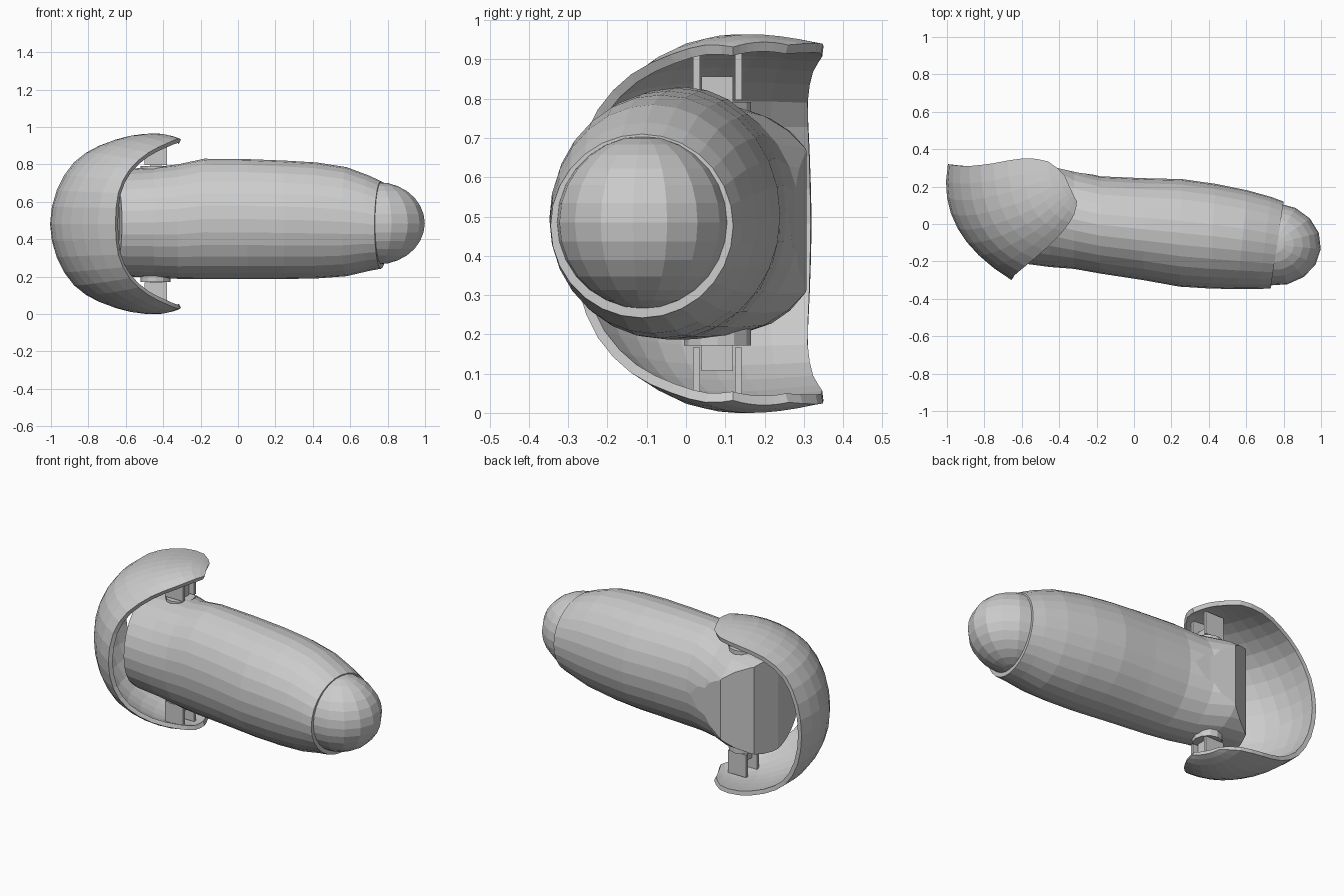
import bpy, bmesh
from math import cos, sin, pi, radians
from mathutils import Vector, Matrix

if "Cube" in bpy.data.objects:
    bpy.data.objects.remove(bpy.data.objects["Cube"])

MID = 0.482  # height of the mirror plane of guard and pins


def finish(bm, name):
    bmesh.ops.recalc_face_normals(bm, faces=bm.faces[:])
    me = bpy.data.meshes.new(name)
    bm.to_mesh(me)
    bm.free()
    ob = bpy.data.objects.new(name, me)
    bpy.context.collection.objects.link(ob)
    return ob


def bridge(bm, a, b, closed):
    n = len(a)
    for i in range(n if closed else n - 1):
        j = (i + 1) % n
        bm.faces.new((a[i], a[j], b[j], b[i]))


def prism(name, pts, z0, z1):
    bm = bmesh.new()
    lo = [bm.verts.new((x, y, z0)) for x, y in pts]
    hi = [bm.verts.new((x, y, z1)) for x, y in pts]
    bm.faces.new(lo)
    bm.faces.new(hi)
    bridge(bm, lo, hi, True)
    return finish(bm, name)


def box(name, x0, x1, y0, y1, z0, z1):
    return prism(name, [(x0, y0), (x1, y0), (x1, y1), (x0, y1)], z0, z1)


# Main segment: loft of oval rings (x, y min, y max, z min, z max, slant)
rings = [(-0.74, -0.17, 0.36, 0.23, 0.75, 0.0),
         (-0.60, -0.21, 0.39, 0.20, 0.775, 0.0),
         (-0.45, -0.23, 0.37, 0.195, 0.785, 0.0),
         (-0.32, -0.24, 0.29, 0.188, 0.80, 0.0),
         (-0.18, -0.265, 0.255, 0.187, 0.83, 0.0),
         (0.05, -0.30, 0.245, 0.187, 0.828, 0.0),
         (0.25, -0.335, 0.24, 0.187, 0.82, 0.02),
         (0.42, -0.345, 0.215, 0.19, 0.81, 0.05),
         (0.58, -0.348, 0.18, 0.202, 0.785, 0.1),
         (0.70, -0.347, 0.145, 0.23, 0.74, 0.13),
         (0.765, -0.345, 0.12, 0.242, 0.71, 0.15)]
N = 28
bm = bmesh.new()
loops = []
for x, y0, y1, z0, z1, k in rings:
    yc, ry, zc, rz = (y0 + y1) / 2, (y1 - y0) / 2, (z0 + z1) / 2, (z1 - z0) / 2
    loops.append([bm.verts.new((x + k * ry * cos(2 * pi * i / N),
                                yc + ry * cos(2 * pi * i / N),
                                zc + rz * sin(2 * pi * i / N))) for i in range(N)])
for a, b in zip(loops, loops[1:]):
    bridge(bm, a, b, True)
bm.faces.new(loops[0])
bm.faces.new(loops[-1])
body = finish(bm, "finger_segment")

# Flat-sided knuckle end: keep only what lies inside an upright prism
knuckle = prism("knuckle_cutter",
                [(1.2, -0.6), (1.2, 0.262), (-0.18, 0.258), (-0.30, 0.275), (-0.445, 0.307),
                 (-0.60, 0.21), (-0.655, 0.06), (-0.635, -0.12), (-0.55, -0.6)], -0.2, 1.2)
knuckle.hide_render = True
knuckle.hide_set(True)
mod = body.modifiers.new("knuckle", 'BOOLEAN')
mod.operation = 'INTERSECT'
mod.object = knuckle
mod.solver = 'EXACT'

# Rounded fingertip
bm = bmesh.new()
bmesh.ops.create_uvsphere(bm, u_segments=16, v_segments=14, radius=1)
bmesh.ops.transform(bm, verts=bm.verts[:], matrix=Matrix.Translation((0.745, -0.108, MID + 0.003))
                    @ Matrix.Rotation(radians(-6), 4, 'Z')
                    @ Matrix.Diagonal((0.255, 0.222, 0.22, 1)))
finish(bm, "fingertip")

# Knuckle guard: rows of (back edge, middle, front edge), heights from MID
rows = [((-.995, .32, 0), (-.945, -.02, 0), (-.655, -.30, 0)),
        ((-.965, .315, .18), (-.905, -.03, .175), (-.64, -.275, .165)),
        ((-.88, .31, .325), (-.81, -.02, .325), (-.58, -.225, .29)),
        ((-.75, .325, .41), (-.68, .02, .418), (-.48, -.14, .38)),
        ((-.60, .35, .45), (-.54, .08, .472), (-.38, -.04, .43)),
        ((-.46, .335, .46), (-.42, .16, .482), (-.32, .05, .455)),
        ((-.37, .26, .455), (-.34, .19, .462), (-.305, .12, .45))]
full = [[Vector((x, y, -z)) for x, y, z in r] for r in rows[:0:-1]] + \
       [[Vector(p) for p in r] for r in rows]


def smooth_rows(src, steps):
    """Catmull-Rom interpolation between the rows."""
    out = []
    last = len(src) - 1
    for k in range(last):
        p0, p1, p2, p3 = src[max(k - 1, 0)], src[k], src[k + 1], src[min(k + 2, last)]
        for s in range(steps):
            t = s / steps
            out.append([(2 * b + (c - a) * t + (2 * a - 5 * b + 4 * c - d) * t ** 2
                         + (3 * b - a - 3 * c + d) * t ** 3) / 2
                        for a, b, c, d in zip(p0, p1, p2, p3)])
    return out + [src[-1]]


bm = bmesh.new()
S = 8
grid = []
for b, m, f in smooth_rows(full, 2):
    c = 2 * m - (b + f) / 2
    line = []
    for i in range(S + 1):
        t = i / S
        p = b * (1 - t) ** 2 + c * (2 * t * (1 - t)) + f * t * t
        line.append(bm.verts.new(p + Vector((0, 0, MID))))
    grid.append(line)
for a, b in zip(grid, grid[1:]):
    bridge(bm, a, b, False)
guard = finish(bm, "knuckle_guard")
# make normals face outward so thickness grows inward
mid_face = min(guard.data.polygons, key=lambda p: p.center.x)
if mid_face.normal.x > 0:
    guard.data.flip_normals()
sol = guard.modifiers.new("thickness", 'SOLIDIFY')
sol.thickness = 0.025
sol.offset = -1

# Hinge pins between guard and segment, top and bottom
for side, s in (("upper", 1), ("lower", -1)):
    def zr(a, b):
        return sorted((MID + s * a, MID + s * b))
    collar = [(-0.44 + 0.08 * cos(2 * pi * i / 12), 0.08 + 0.085 * sin(2 * pi * i / 12))
              for i in range(12)]
    prism(side + "_hinge_collar", collar, *zr(0.25, 0.31))
    box(side + "_hinge_block", -0.47, -0.41, 0.04, 0.12, *zr(0.29, 0.375))
    for n, y in (("front", 0.018), ("back", 0.125)):
        box(side + "_" + n + "_hinge_post", -0.50, -0.38, y, y + 0.018, *zr(0.315, 0.45))
